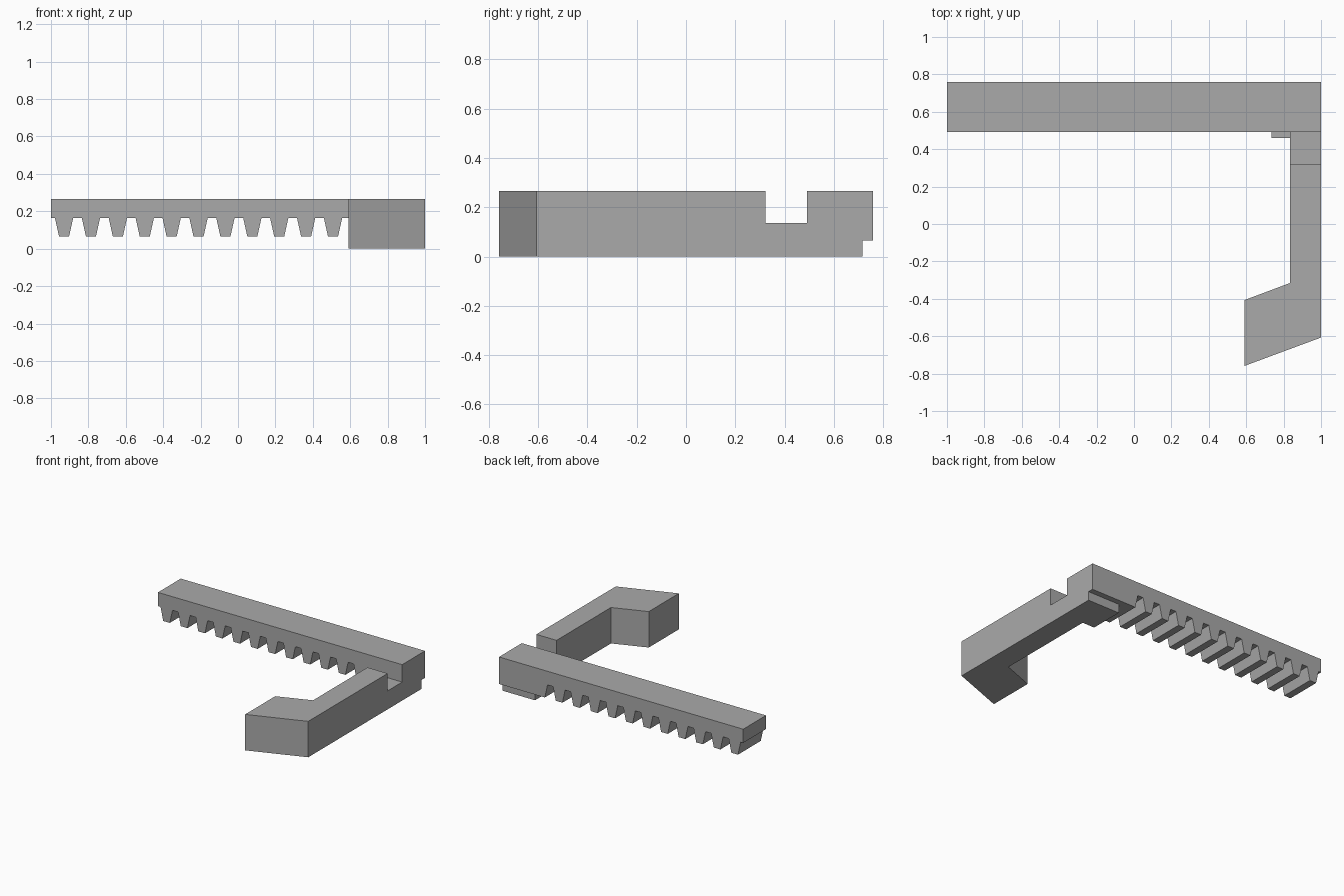
import bpy
import bmesh
from mathutils import Vector

cube = bpy.data.objects.get("Cube")
if cube:
    bpy.data.objects.remove(cube, do_unlink=True)

grey = bpy.data.materials.new("plain grey")
grey.use_nodes = True
colour = (0.4, 0.4, 0.4, 1)
grey.diffuse_color = colour
grey.node_tree.nodes["Principled BSDF"].inputs["Base Color"].default_value = colour


def prism(name, outline, depth):
    """Extrude a flat outline of 3D points along the depth vector."""
    bm = bmesh.new()
    face = bm.faces.new([bm.verts.new(p) for p in outline])
    ext = bmesh.ops.extrude_face_region(bm, geom=[face], use_keep_orig=True)
    moved = [v for v in ext["geom"] if isinstance(v, bmesh.types.BMVert)]
    bmesh.ops.translate(bm, verts=moved, vec=Vector(depth))
    bmesh.ops.recalc_face_normals(bm, faces=bm.faces)
    mesh = bpy.data.meshes.new(name)
    bm.to_mesh(mesh)
    bm.free()
    mesh.materials.append(grey)
    obj = bpy.data.objects.new(name, mesh)
    bpy.context.collection.objects.link(obj)
    return obj


def slab(name, x0, x1, y0, y1, height):
    corners = [(x0, y0, 0), (x1, y0, 0), (x1, y1, 0), (x0, y1, 0)]
    return prism(name, corners, (0, 0, height))


TOP, ROOT, TIP = 0.266, 0.165, 0.066
RACK_FRONT, RACK_BACK = 0.492, 0.759
NOTCH_FRONT, NOTCH_Z = 0.322, 0.137
ARM_X = 0.835

# Toothed rack: side profile with a solid end, extruded front to back
profile = [(-1, TOP), (-1, ROOT)]
pitch, root_half, tip_half = 0.1438, 0.049, 0.027
for i in range(11):
    c = -0.93 + i * pitch
    profile += [(c - root_half, ROOT), (c - tip_half, TIP),
                (c + tip_half, TIP), (c + root_half, ROOT)]
end = -0.93 + 11 * pitch
profile += [(end - root_half, ROOT), (end - tip_half, TIP), (1, TIP), (1, TOP)]
prism("toothed_rack", [(x, RACK_FRONT, z) for x, z in profile],
      (0, RACK_BACK - RACK_FRONT, 0))

# Arm with its slanted hook end
footprint = [(1, NOTCH_FRONT), (ARM_X, NOTCH_FRONT), (ARM_X, -0.315),
             (0.59, -0.407), (0.59, -0.759), (1, -0.607)]
prism("hooked_arm", [(x, y, 0) for x, y in footprint], (0, 0, TOP))

# Low bridge that forms the notch between arm and rack
slab("notch_bridge", ARM_X, 1, NOTCH_FRONT, RACK_FRONT, NOTCH_Z)

# Foot plate under the solid end of the rack
slab("foot_plate", 0.735, 1, 0.46, 0.717, TIP)
